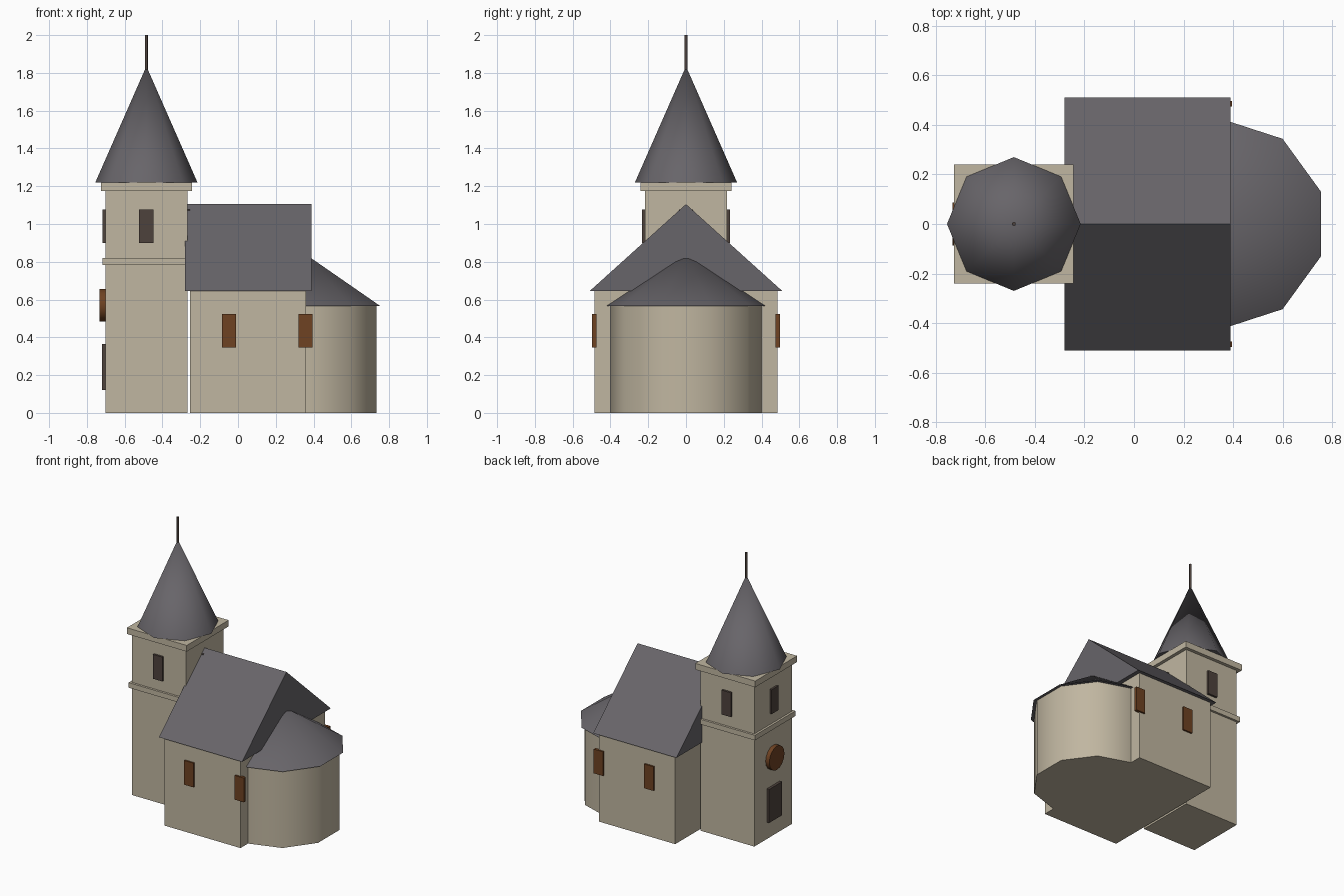
import bpy, math
from math import cos, sin, pi

if "Cube" in bpy.data.objects:
    bpy.data.objects.remove(bpy.data.objects["Cube"])


def material(name, rgb):
    m = bpy.data.materials.new(name)
    m.diffuse_color = (*rgb, 1)
    m.use_nodes = True
    m.node_tree.nodes["Principled BSDF"].inputs["Base Color"].default_value = m.diffuse_color
    return m


STONE = material("tan stone", (0.53, 0.47, 0.355))
SLATE = material("grey slate", (0.137, 0.129, 0.142))
DARK = material("dark opening", (0.076, 0.055, 0.046))
BROWN = material("brown glass", (0.156, 0.054, 0.016))


def make(name, verts, faces, mat, smooth=False):
    me = bpy.data.meshes.new(name)
    me.from_pydata(verts, [], faces)
    me.materials.append(mat)
    ob = bpy.data.objects.new(name, me)
    bpy.context.collection.objects.link(ob)
    if smooth:
        bpy.ops.object.select_all(action='DESELECT')
        ob.select_set(True)
        bpy.context.view_layer.objects.active = ob
        bpy.ops.object.shade_smooth_by_angle(angle=math.radians(50))
    return ob


def box(name, x, y, z, mat):
    """Box from (min, max) ranges."""
    v = [(a, b, c) for c in z for a, b in
         ((x[0], y[0]), (x[1], y[0]), (x[1], y[1]), (x[0], y[1]))]
    f = [(3, 2, 1, 0), (4, 5, 6, 7)] + [(i, (i + 1) % 4, (i + 1) % 4 + 4, i + 4) for i in range(4)]
    return make(name, v, f, mat)


def centred(name, cx, cy, hx, hy, z, mat):
    return box(name, (cx - hx, cx + hx), (cy - hy, cy + hy), z, mat)


def ring(n, cx, r, z, start):
    return [(cx + r * cos(start + 2 * pi * i / n), r * sin(start + 2 * pi * i / n), z) for i in range(n)]


def drum(name, n, cx, r, z0, z1, mat, start=0.0):
    v = ring(n, cx, r, z0, start) + ring(n, cx, r, z1, start)
    f = [tuple(range(n))[::-1], tuple(range(n, 2 * n))]
    f += [(i, (i + 1) % n, (i + 1) % n + n, i + n) for i in range(n)]
    return make(name, v, f, mat, True)


def cone(name, n, cx, r, z0, z1, mat, start=0.0):
    v = ring(n, cx, r, z0, start) + [(cx, 0, z1)]
    f = [tuple(range(n))[::-1]] + [(i, (i + 1) % n, n) for i in range(n)]
    return make(name, v, f, mat, True)


# Tower with string course, cornice, spire and finial
TX, TH = -0.485, 0.217
centred("tower", TX, 0, TH, TH, (0, 1.18), STONE)
centred("string_course", TX, 0, 0.233, 0.233, (0.783, 0.82), STONE)
centred("cornice", TX, 0, 0.241, 0.241, (1.175, 1.22), STONE)
cone("spire", 8, TX, 0.27, 1.221, 1.835, SLATE)
drum("finial", 8, TX, 0.008, 1.80, 2.0, DARK)

# Belfry openings on all four sides
for s, side in ((-1, "a"), (1, "b")):
    centred("belfry_opening_y_" + side, TX, s * 0.221, 0.038, 0.011, (0.90, 1.077), DARK)
    centred("belfry_opening_x_" + side, TX + s * 0.221, 0, 0.011, 0.038, (0.90, 1.077), DARK)

# West door and round window
box("door", (-0.721, -0.69), (-0.073, 0.073), (0.122, 0.366), DARK)
rose = drum("round_window", 16, 0, 0.087, 0, 0.034, BROWN)
rose.rotation_euler = (0, -pi / 2, 0)
rose.location = (-0.698, 0, 0.57)

# Nave with solid gable roof
box("nave", (-0.253, 0.36), (-0.485, 0.485), (0, 0.646), STONE)
rv = [(x, y, z) for x in (-0.28, 0.39) for y, z in ((-0.51, 0.645), (0.51, 0.645), (0, 1.105))]
make("nave_roof", rv, [(0, 2, 1), (3, 4, 5), (0, 1, 4, 3), (1, 2, 5, 4), (2, 0, 3, 5)], SLATE)

# Nave windows, two on each side
for s, side in ((-1, "front"), (1, "back")):
    for i, x in enumerate((-0.048, 0.358)):
        centred(f"nave_window_{side}_{i}", x, s * 0.486, 0.037, 0.011, (0.347, 0.523), BROWN)

# Ten-sided apse with conical roof
drum("apse", 10, 0.35, 0.402, 0, 0.57, STONE, pi / 10)
cone("apse_roof", 10, 0.35, 0.425, 0.565, 0.845, SLATE, pi / 10)
